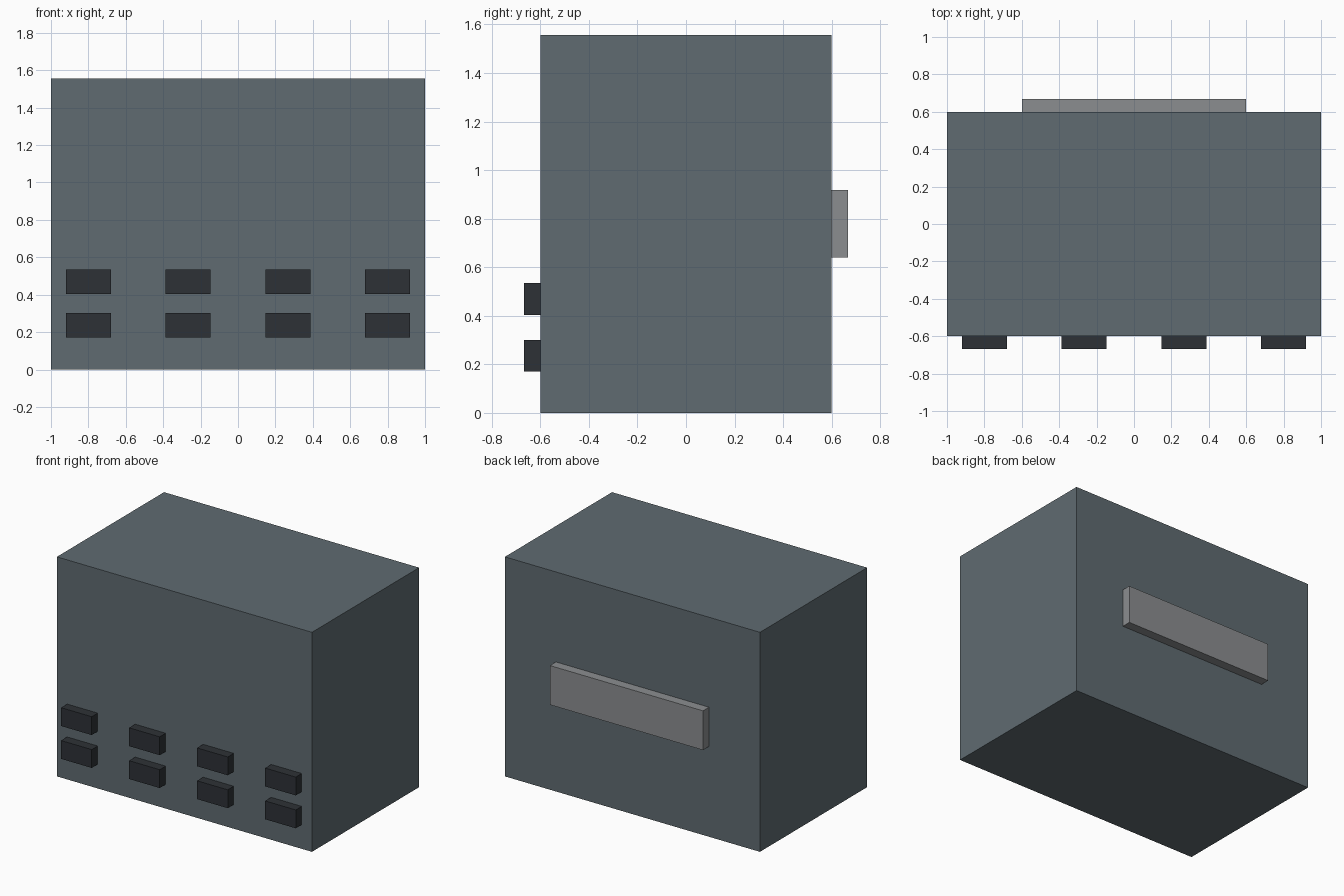
import bpy

if "Cube" in bpy.data.objects:
    bpy.data.objects.remove(bpy.data.objects["Cube"])


def make_material(name, rgb):
    mat = bpy.data.materials.new(name)
    mat.diffuse_color = (*rgb, 1.0)
    mat.use_nodes = True
    mat.node_tree.nodes["Principled BSDF"].inputs["Base Color"].default_value = mat.diffuse_color
    return mat


def box(name, x, y, z, mat):
    """Box spanning the given (min, max) ranges."""
    spans = (x, y, z)
    bpy.ops.mesh.primitive_cube_add(size=1, location=[(a + b) / 2 for a, b in spans])
    obj = bpy.context.object
    obj.name = name
    obj.scale = [b - a for a, b in spans]
    bpy.ops.object.transform_apply(location=False, rotation=False, scale=True)
    obj.data.materials.append(mat)
    return obj


casing = make_material("casing_slate", (0.115, 0.147, 0.165))
dark = make_material("dark_grey", (0.027, 0.031, 0.037))
light = make_material("light_grey", (0.26, 0.27, 0.28))

# Main casing
box("cabinet_body", (-1, 1), (-0.6, 0.6), (0, 1.556), casing)

# Two rows of four blocks on the front
for row, z in enumerate((0.236, 0.469)):
    for col in range(4):
        x = -0.8 + col * 1.6 / 3
        box(f"front_block_{row + 1}_{col + 1}", (x - 0.12, x + 0.12),
            (-0.667, -0.6), (z - 0.065, z + 0.065), dark)

# Raised plate on the back
box("back_plate", (-0.6, 0.6), (0.6, 0.667), (0.64, 0.918), light)
